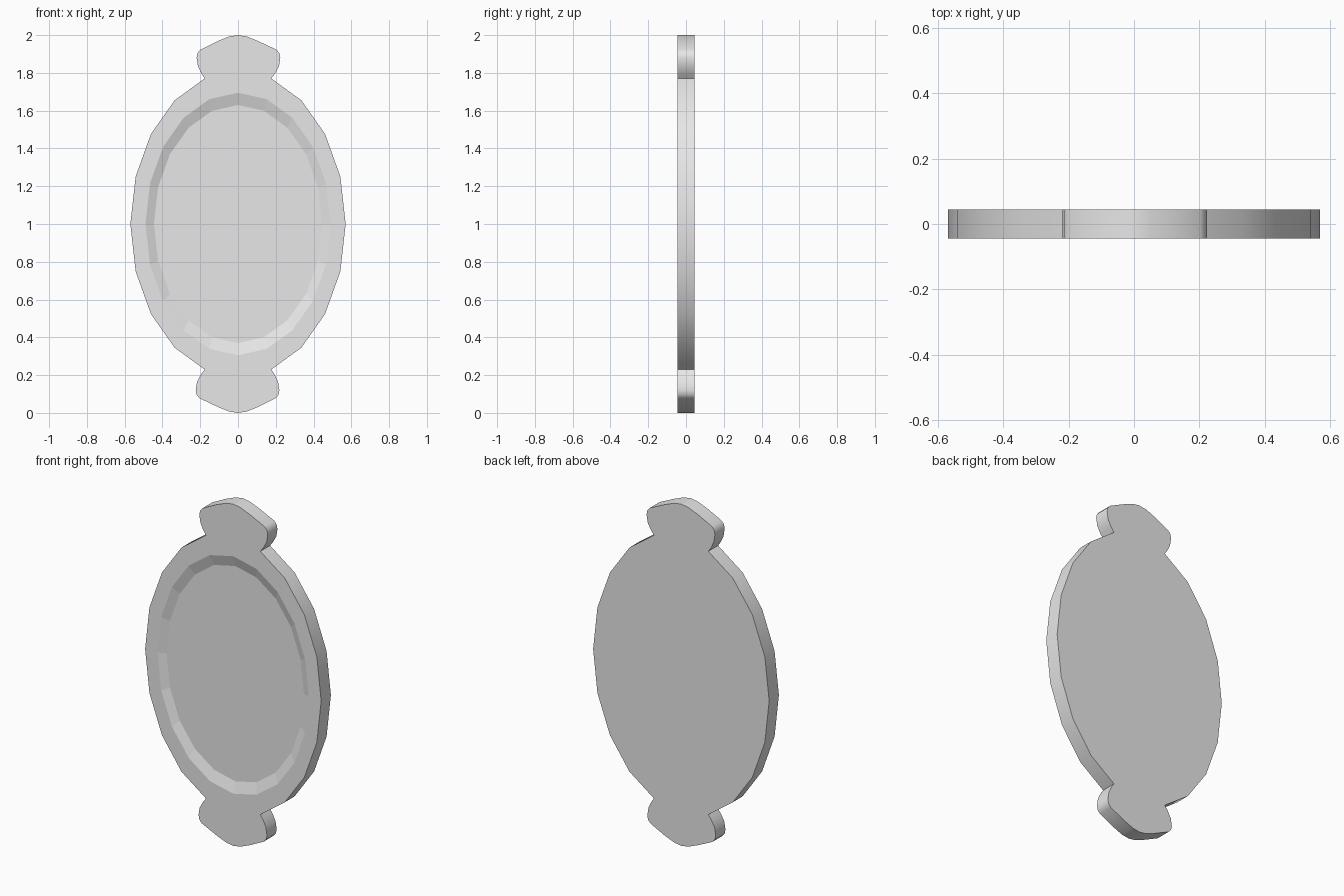
import bpy
import bmesh
from math import cos, sin, pi, radians

cube = bpy.data.objects.get("Cube")
if cube:
    bpy.data.objects.remove(cube)

HALF = 0.045      # half thickness of the plate
DEPTH = 0.02      # depth of the shallow dish
SIDES = 20

grey = bpy.data.materials.new("light grey")
grey.use_nodes = True
grey.diffuse_color = (0.8, 0.8, 0.8, 1)
grey.node_tree.nodes["Principled BSDF"].inputs["Base Color"].default_value = (0.8, 0.8, 0.8, 1)


def oval(rx, rz, steps):
    return [(rx * cos(k * 2 * pi / SIDES), rz * sin(k * 2 * pi / SIDES)) for k in steps]


# Handle outline from right to left, relative to the plate centre
handle = [(0.195, 0.795), (0.217, 0.835), (0.224, 0.88), (0.219, 0.905), (0.203, 0.923),
          (0.11, 0.967), (0.045, 0.993), (0.0, 1.0), (-0.045, 0.993),
          (-0.11, 0.967), (-0.198, 0.923), (-0.214, 0.905), (-0.219, 0.88),
          (-0.212, 0.835), (-0.193, 0.795)]

# One side and one handle, then the same turned half way round
half_outline = oval(0.57, 0.81, range(-4, 5)) + handle
outline = half_outline + [(-x, -z) for x, z in half_outline]

bm = bmesh.new()


def ring(points, y):
    return [bm.verts.new((x, y, z + 1)) for x, z in points]


def loop_edges(verts):
    return [bm.edges.get(pair) or bm.edges.new(pair)
            for pair in zip(verts, verts[1:] + verts[:1])]


def bridge(a, b):
    n = len(a)
    return [bm.faces.new((a[i], a[(i + 1) % n], b[(i + 1) % n], b[i])) for i in range(n)]


# Outer rim and flat back
front = ring(outline, -HALF)
back = ring(outline, HALF)
rim = bridge(front, back)
bm.faces.new(back)

# Sloped dish wall and dish floor
lip = ring(oval(0.49, 0.695, range(SIDES)), -HALF)
floor = ring(oval(0.445, 0.63, range(SIDES)), -HALF + DEPTH)
bridge(lip, floor)
bm.faces.new(floor)

# Flat front border between the rim and the dish
bmesh.ops.triangle_fill(bm, use_beauty=True, edges=loop_edges(front) + loop_edges(lip))
bmesh.ops.recalc_face_normals(bm, faces=bm.faces)

# Rounded rim is smooth, everything else is flat
for face in bm.faces:
    face.smooth = False
for face in rim:
    face.smooth = True
for edge in bm.edges:
    edge.smooth = edge.calc_face_angle(0) < radians(35)

mesh = bpy.data.meshes.new("handled_plate")
bm.to_mesh(mesh)
bm.free()
mesh.materials.append(grey)
plate = bpy.data.objects.new("handled_plate", mesh)
bpy.context.collection.objects.link(plate)
